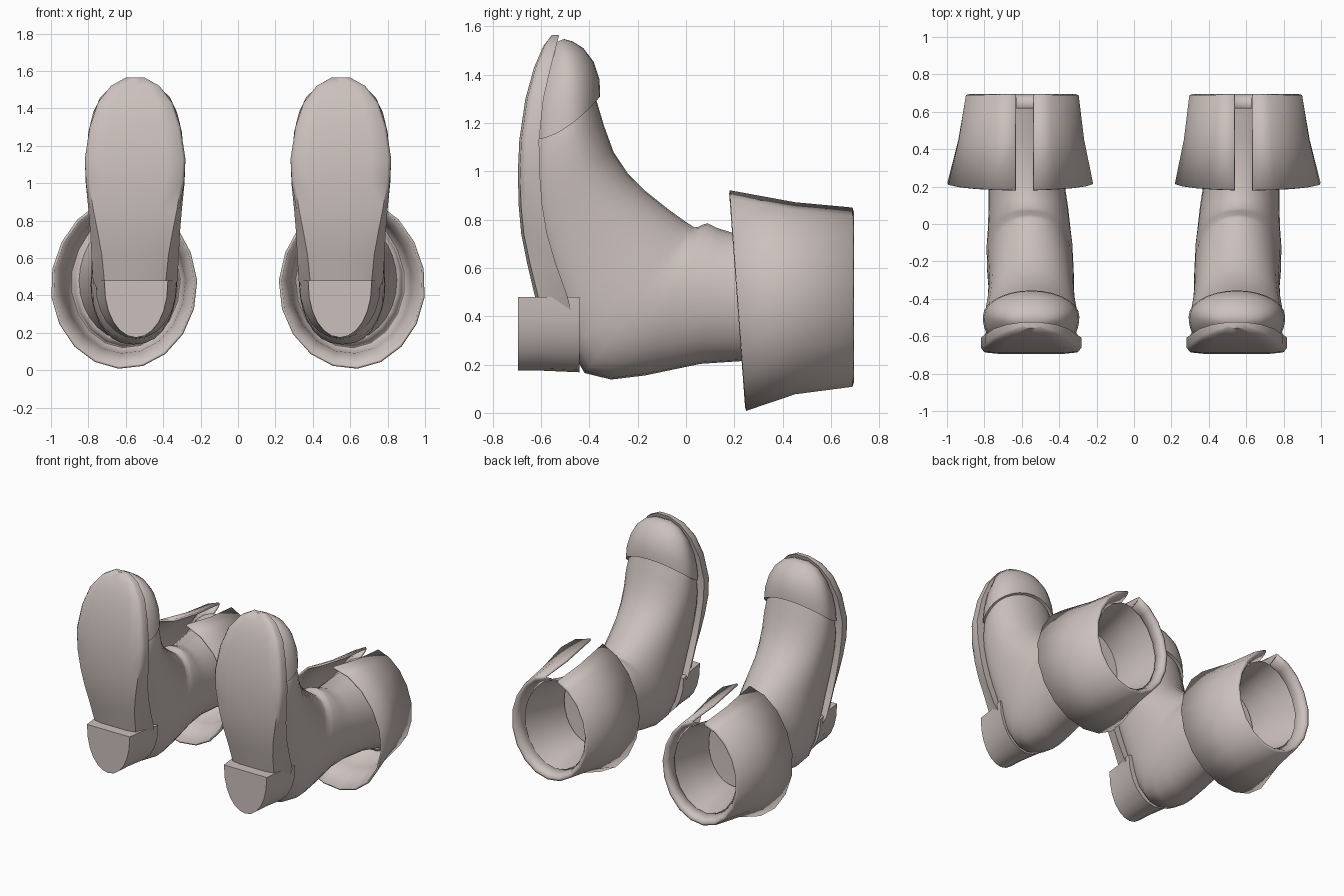
import bpy, bmesh, math

if "Cube" in bpy.data.objects:
    bpy.data.objects.remove(bpy.data.objects["Cube"])

leather = bpy.data.materials.new("taupe_leather")
leather.diffuse_color = (0.60, 0.53, 0.505, 1)
leather.use_nodes = True
leather.node_tree.nodes["Principled BSDF"].inputs["Base Color"].default_value = leather.diffuse_color


def loft(name, rings, closed=True, cap_start=False, cap_end=False, angle=40, thickness=0):
    """Skin a list of equal-length point rings."""
    bm = bmesh.new()
    vs = [[bm.verts.new(p) for p in r] for r in rings]
    n = len(rings[0])
    for a, b in zip(vs, vs[1:]):
        for i in range(n if closed else n - 1):
            j = (i + 1) % n
            bm.faces.new((a[i], a[j], b[j], b[i]))
    if cap_start:
        bm.faces.new(vs[0])
    if cap_end:
        bm.faces.new(vs[-1])
    bmesh.ops.recalc_face_normals(bm, faces=bm.faces)
    me = bpy.data.meshes.new(name)
    bm.to_mesh(me)
    bm.free()
    me.materials.append(leather)
    ob = bpy.data.objects.new(name, me)
    bpy.context.collection.objects.link(ob)
    bpy.ops.object.select_all(action='DESELECT')
    ob.select_set(True)
    bpy.context.view_layer.objects.active = ob
    bpy.ops.object.shade_smooth_by_angle(angle=math.radians(angle))
    if thickness:
        m = ob.modifiers.new("thickness", 'SOLIDIFY')
        m.thickness, m.offset = thickness, 0
    return ob


def section(s, cx, w, a, b, p=1.0, sag=1.0, n=28):
    """Oval between sole point a and instep point b (y, z); p < 1 squares off the sole side."""
    pts = []
    for i in range(n):
        t = 2 * math.pi * i / n
        c, sn = math.cos(t), math.sin(t)
        if abs(sn) < 1e-6:
            sn = 0.0
        e = p if c < 0 else 1.0
        x = w * math.copysign(abs(sn) ** e, sn)
        k = (1 + c) / 2
        pts.append((s * (cx + x), a[0] + (b[0] - a[0]) * k,
                    a[1] + (b[1] - a[1]) * k ** sag))
    return pts


# centre x, half width, sole point, instep point, squareness
BODY = [
    (.55, .205, (-.60, 1.25), (-.395, 1.37), .3),
    (.55, .240, (-.635, 1.10), (-.368, 1.285), .3),
    (.55, .250, (-.64, 1.02), (-.34, 1.19), .3),
    (.55, .246, (-.64, .93), (-.30, 1.08), .3),
    (.55, .238, (-.63, .83), (-.24, .99), .3),
    (.55, .232, (-.61, .72), (-.17, .92), .32),
    (.55, .228, (-.575, .58), (-.07, .84), .36),
    (.552, .23, (-.53, .42), (.00, .79), .45),
    (.555, .232, (-.475, .26), (.035, .768), .6),
    (.557, .23, (-.42, .165), (.05, .77), .75),
    (.558, .23, (-.31, .138), (.07, .78), .85),
    (.56, .222, (-.17, .155), (.09, .785), .9),
    (.565, .212, (.06, .203), (.13, .765), 1),
    (.575, .202, (.24, .215), (.21, .74), 1),
    (.583, .222, (.45, .20), (.45, .762), 1),
    (.592, .258, (.62, .16), (.62, .80), 1),
]
# Same, plus the forward curve of the seam
TOE_CAP = [
    (.55, .235, (-.60, 1.14), (-.385, 1.30), .3, 1.8),
    (.55, .258, (-.635, 1.13), (-.355, 1.31), .3, 1.8),
    (.55, .250, (-.63, 1.22), (-.358, 1.38), .3, 1.6),
    (.55, .228, (-.62, 1.31), (-.383, 1.455), .3, 1.4),
    (.55, .190, (-.60, 1.40), (-.425, 1.51), .35, 1.2),
    (.55, .130, (-.575, 1.48), (-.47, 1.538), .5, 1),
    (.55, .055, (-.55, 1.53), (-.505, 1.548), .8, 1),
]
# height, outer y, inner y, outer half width, inner half width
SOLE = [
    (1.565, -.555, -.525, .05, .05), (1.52, -.59, -.537, .13, .13),
    (1.43, -.629, -.56, .20, .20), (1.30, -.665, -.59, .243, .243),
    (1.13, -.690, -.608, .269, .269), (1.00, -.696, -.606, .262, .264),
    (.86, -.693, -.595, .238, .25), (.74, -.682, -.575, .213, .24),
    (.62, -.658, -.54, .19, .234), (.48, -.625, -.49, .175, .226), (.36, -.60, -.46, .14, .17),
]
# top y, bottom y, centre x, centre z, half width, half height
CUFF = [
    (.62, .62, .592, .48, .258, .32), (.67, .67, .60, .48, .276, .345),
    (.688, .688, .60, .48, .289, .358), (.685, .685, .60, .48, .299, .367),
    (.45, .45, .605, .475, .332, .392), (.18, .247, .61, .465, .386, .451),
]


def cuff_ring(s, yt, yb, cx, cz, w, h, n=18):
    """Oval with a gap of constant width at the top, slightly narrower above."""
    t0 = math.asin((.634 - cx) / w)
    t1 = 2 * math.pi + math.asin((.532 - cx) / w)
    pts = []
    for i in range(n + 1):
        t = t0 + (t1 - t0) * i / n
        c = math.cos(t)
        x = w * math.sin(t) * (1 - .07 * max(c, 0))
        pts.append((s * (cx + x), yb + (yt - yb) * (1 + c) / 2, cz + h * c))
    return pts


def sole_ring(s, z, yf, yb, w, wb):
    d = yb - yf
    prof = [(-wb, yb), (-w, yf + .35 * d), (-.94 * w, yf + .1 * d), (-.6 * w, yf), (0, yf),
            (.6 * w, yf), (.94 * w, yf + .1 * d), (w, yf + .35 * d), (wb, yb), (0, yb)]
    return [(s * (.55 + x), y, z) for x, y in prof]


def heel_ring(s, y, w, top, bottom):
    """D-shaped heel outline, flat on the breast side."""
    pts = []
    for i in range(13):
        t = math.pi * i / 12
        pts.append((s * (.545 + w * math.cos(t)),
                    y, top - (top - bottom) * abs(math.sin(t)) ** .9))
    return pts


for s, side in ((-1, "left"), (1, "right")):
    # Foot and shaft in one skin, flared and open at the leg end
    loft(side + "_boot_body", [section(s, *r) for r in BODY], cap_start=True, angle=60)
    # Raised cap over the toes
    loft(side + "_toe_cap", [section(s, *r) for r in TOE_CAP], cap_end=True, angle=50)
    # Curved sole plate
    loft(side + "_sole", [sole_ring(s, *r) for r in SOLE], cap_start=True, cap_end=True, angle=50)
    # Heel block, widening toward the boot
    loft(side + "_heel", [heel_ring(s, -.695, .17, .48, .175), heel_ring(s, -.60, .182, .48, .175),
                          heel_ring(s, -.44, .218, .48, .168)],
         cap_start=True, cap_end=True, angle=40)
    # Folded cuff with a slit at the top
    loft(side + "_cuff", [cuff_ring(s, *r) for r in CUFF], closed=False, angle=80, thickness=.014)
    # Inner floor of the shaft
    loft(side + "_inner_floor", [section(s, .575, .198, (.28, .22), (.28, .74)),
                                 section(s, .575, .05, (.27, .43), (.27, .53))], cap_end=True)
